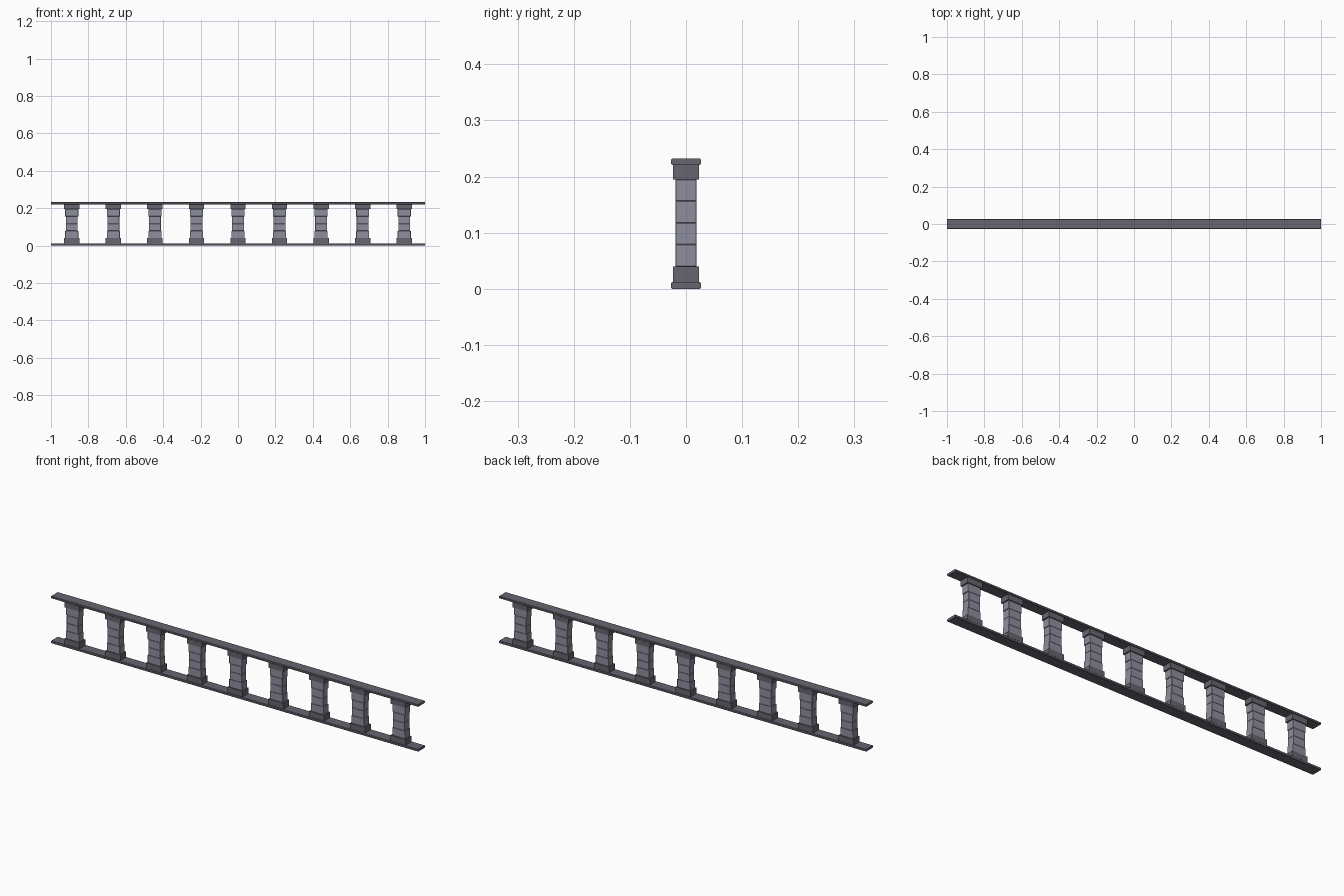
import bpy, bmesh
from mathutils import Matrix

if "Cube" in bpy.data.objects:
    bpy.data.objects.remove(bpy.data.objects["Cube"])


def material(name, rgb):
    m = bpy.data.materials.new(name)
    m.diffuse_color = (*rgb, 1)
    m.use_nodes = True
    m.node_tree.nodes["Principled BSDF"].inputs["Base Color"].default_value = m.diffuse_color
    return m


DARK = material("dark stone", (0.135, 0.13, 0.16))
LIGHT = material("light stone", (0.27, 0.275, 0.34))


def box(name, x, hx, hy, z0, z1, mat, bevel=0.0, long_only=False):
    bm = bmesh.new()
    bmesh.ops.create_cube(bm, size=1, matrix=Matrix.Translation((x, 0, (z0 + z1) / 2))
                          @ Matrix.Diagonal((2 * hx, 2 * hy, z1 - z0, 1)))
    if bevel:
        edges = [e for e in bm.edges if not long_only
                 or abs(e.verts[0].co.x - e.verts[1].co.x) > 1e-4]
        bmesh.ops.bevel(bm, geom=edges, offset=bevel, segments=1, affect='EDGES')
    me = bpy.data.meshes.new(name)
    bm.to_mesh(me)
    bm.free()
    me.materials.append(mat)
    ob = bpy.data.objects.new(name, me)
    bpy.context.collection.objects.link(ob)
    return ob


# Rails, each in three lengths
for i in (-1, 0, 1):
    box("bottom_rail", i * 2 / 3, 1 / 3, 0.027, 0, 0.012, DARK, 0.002, True)
    box("top_rail", i * 2 / 3, 1 / 3, 0.027, 0.221, 0.232, DARK, 0.002, True)

# Nine balusters: plinth, four stacked blocks (waisted), capital
for i in range(9):
    x = (i - 4) * 2 / 9
    box("plinth", x, 0.041, 0.023, 0.011, 0.040, DARK)
    box("capital", x, 0.041, 0.023, 0.195, 0.222, DARK)
    for k, hx in enumerate((0.035, 0.032, 0.032, 0.035)):
        z = 0.040 + k * 0.03875
        box("baluster_block", x, hx, 0.019, z, z + 0.03875, LIGHT, 0.0008)
